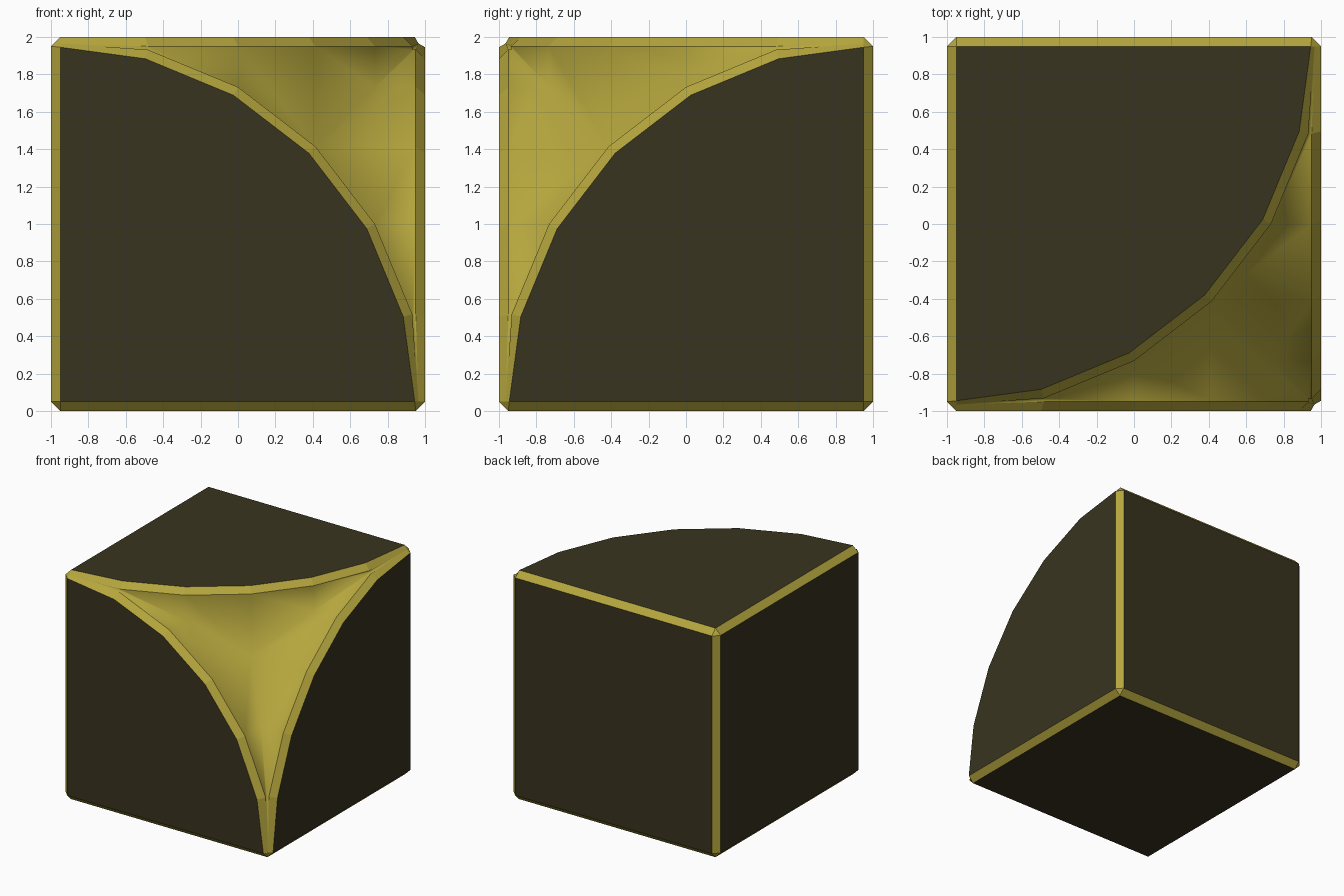
import bpy, bmesh
from math import cos, sin, radians

if "Cube" in bpy.data.objects:
    bpy.data.objects.remove(bpy.data.objects["Cube"])

E, F = 0.05, 1.95          # chamfer inset and far side of a panel
SEG = 6                    # segments per quarter arc


def material(name, rgb):
    m = bpy.data.materials.new(name)
    m.diffuse_color = (*rgb, 1)
    m.use_nodes = True
    m.node_tree.nodes["Principled BSDF"].inputs["Base Color"].default_value = m.diffuse_color
    return m


mesh = bpy.data.meshes.new("inner_round_corner_block")
block = bpy.data.objects.new("inner_round_corner_block", mesh)
bpy.context.collection.objects.link(block)
mesh.materials.append(material("dark_panel", (0.04, 0.034, 0.014)))
mesh.materials.append(material("yellow_trim", (0.46, 0.38, 0.047)))
bm = bmesh.new()


# Local frame: a = right, b = forward, c = up, from the solid back-left-bottom corner
def face(pts, mat=1, smooth=False, turns=3):
    """Add a polygon and its rotated copies around the block's diagonal."""
    for k in range(turns):
        vs = []
        for p in pts:
            a, b, c = p[k:] + p[:k]
            vs.append(bm.verts.new((a - 1, 1 - b, c)))
        f = bm.faces.new(vs)
        f.material_index, f.smooth = mat, smooth


def swap(pts):
    return [(c, b, a) for a, b, c in pts]


# Arc points: panel edge P, rim edge Q, valley where the cylinders meet V
ang = [radians(90 * i / SEG) for i in range(SEG + 1)]
P = [(F * cos(t), 2.0, F * sin(t)) for t in ang]
P[0], P[-1] = (1.945, 2.0, E), (E, 2.0, 1.945)
Q = [(2 * cos(t), F, 2 * sin(t)) for t in ang]
V = [(2 * cos(t), 2 * max(cos(t), sin(t)), 2 * sin(t)) for t in ang]
T0 = (1.965, 1.965, E)
T1 = (E, 1.965, 1.965)
Q[0], Q[-1] = T0, T1

# Dark panels: three quarter discs and three squares
face([(E, 2.0, E)] + P, 0)
face([(E, 0.0, E), (F, 0.0, E), (F, 0.0, F), (E, 0.0, F)], 0)

# Straight chamfers
face([(E, 0.0, E), (E, 0.0, F), (0.0, E, F), (0.0, E, E)])
side = [(E, 2.0, E), P[-1], (0.0, F, F), (0.0, F, E)]
face(side)
face(swap(side))

# Chamfered corners and arc tips
face([(E, E, 0.0), (0.0, E, E), (E, 0.0, E)], turns=1)
face([(F, 0.0, E), (F, E, 0.0), (2.0, E, E)])
face([P[0], T0, (2.0, 1.945, E), (F, F, 0.0)])

# Arc rims and the smooth cylindrical hollow
for i in range(SEG):
    face([P[i], P[i + 1], Q[i + 1], Q[i]])
    if i == 0:
        face([T0, Q[1], V[1]], smooth=True)
    elif i == SEG - 1:
        face([Q[i], T1, V[i]], smooth=True)
    else:
        face([Q[i], Q[i + 1], V[i + 1], V[i]], smooth=True)

bmesh.ops.remove_doubles(bm, verts=bm.verts, dist=0.0005)
bmesh.ops.recalc_face_normals(bm, faces=bm.faces)
bm.to_mesh(mesh)
bm.free()
